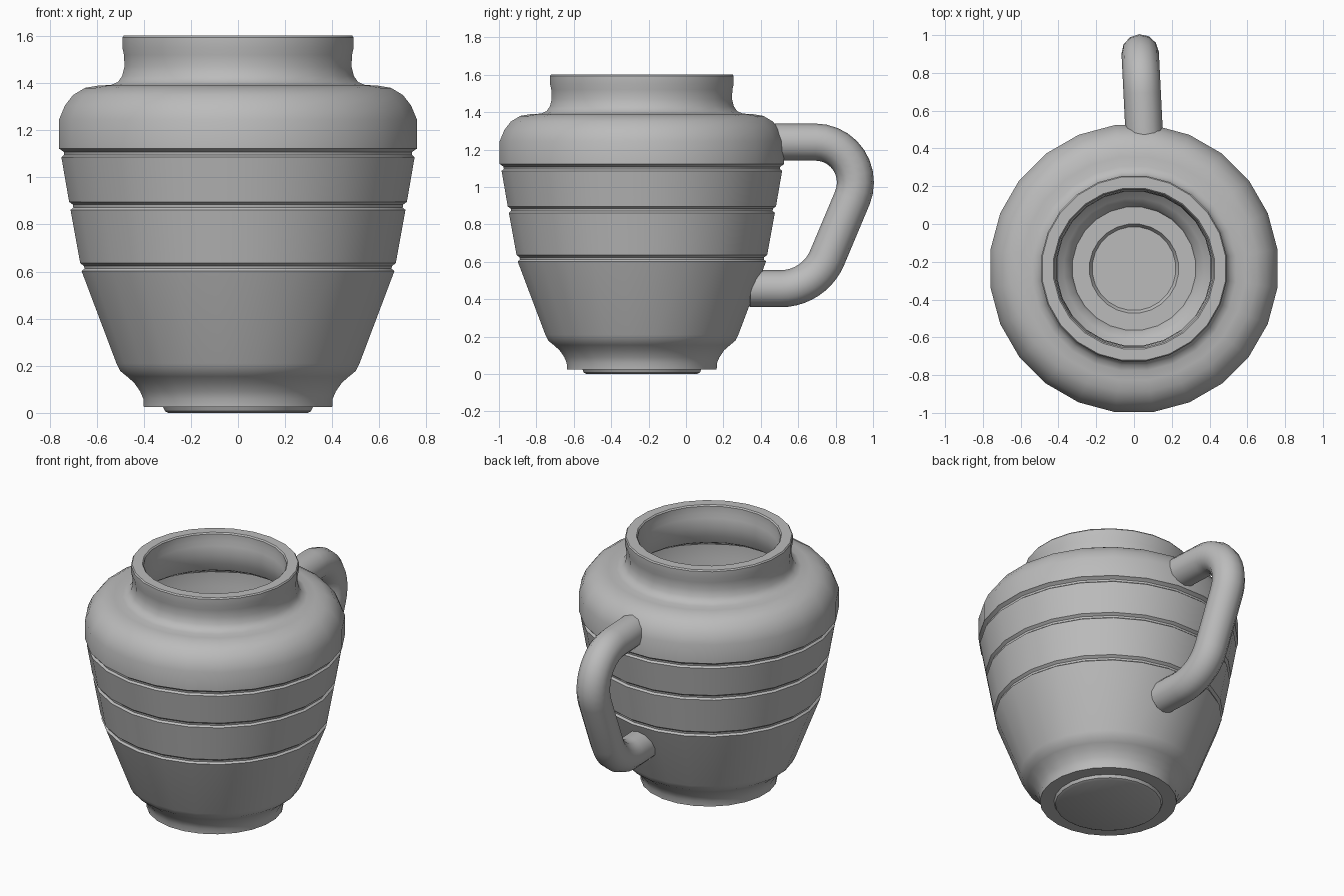
import bpy, bmesh, math
from mathutils import Vector

cube = bpy.data.objects.get("Cube")
if cube:
    bpy.data.objects.remove(cube, do_unlink=True)

SIDES = 24
AXIS_Y = -0.236

clay = bpy.data.materials.new("grey clay")
clay.use_nodes = True
GREY = (0.5, 0.5, 0.5, 1)
clay.diffuse_color = GREY
bsdf = clay.node_tree.nodes["Principled BSDF"]
bsdf.inputs["Base Color"].default_value = GREY
bsdf.inputs["Roughness"].default_value = 0.6


def finish(obj, angle):
    """Smooth shading that keeps real edges sharp."""
    bpy.ops.object.select_all(action='DESELECT')
    obj.select_set(True)
    bpy.context.view_layer.objects.active = obj
    bpy.ops.object.shade_smooth_by_angle(angle=math.radians(angle))


def lathe(name, profile):
    """Turn a (radius, height) profile that starts and ends on the axis."""
    bm = bmesh.new()
    rings = []
    for r, z in profile:
        if r == 0:
            rings.append([bm.verts.new((0, 0, z))] * SIDES)
            continue
        r /= math.cos(math.pi / SIDES)
        angles = [(i + 0.5) * math.tau / SIDES for i in range(SIDES)]
        rings.append([bm.verts.new((r * math.cos(a), r * math.sin(a), z)) for a in angles])
    for low, high in zip(rings, rings[1:]):
        for i in range(SIDES):
            j = (i + 1) % SIDES
            bm.faces.new(dict.fromkeys((low[i], low[j], high[j], high[i])))
    bmesh.ops.recalc_face_normals(bm, faces=bm.faces)
    mesh = bpy.data.meshes.new(name)
    bm.to_mesh(mesh)
    bm.free()
    obj = bpy.data.objects.new(name, mesh)
    obj.location.y = AXIS_Y
    mesh.materials.append(clay)
    bpy.context.collection.objects.link(obj)
    finish(obj, 32)


def groove(r, z):
    """Shallow ring cut, listed from its lower lip to its upper lip."""
    return [(r, z), (r - 0.012, z + 0.01), (r - 0.01, z + 0.022), (r + 0.006, z + 0.034)]


# Outside: foot disc, flared foot, banded belly, shoulder and neck
foot = [(0, 0), (0.295, 0), (0.31, 0.007), (0.318, 0.025), (0.4, 0.025),
        (0.402, 0.06), (0.415, 0.09), (0.44, 0.127), (0.472, 0.155), (0.5, 0.178), (0.516, 0.21)]
belly = groove(0.664, 0.602) + groove(0.711, 0.862) + groove(0.75, 1.086)
shoulder = [(0.76, 1.122), (0.76, 1.245), (0.735, 1.305), (0.7, 1.35), (0.65, 1.38), (0.59, 1.39),
            (0.54, 1.392), (0.51, 1.405), (0.492, 1.43), (0.482, 1.47), (0.484, 1.52),
            (0.491, 1.55), (0.491, 1.594), (0.485, 1.602)]

# Inside: rim, neck bore, hollow belly and sunken floor
inside = [(0.425, 1.602), (0.418, 1.594), (0.418, 1.55), (0.41, 1.52), (0.406, 1.46),
          (0.418, 1.4), (0.44, 1.35), (0.49, 1.316), (0.59, 1.312), (0.64, 1.29), (0.685, 1.22),
          (0.685, 1.13), (0.58, 0.61), (0.445, 0.24), (0.415, 0.2), (0.37, 0.165),
          (0.335, 0.13), (0.325, 0.104), (0.235, 0.104), (0.22, 0.08), (0, 0.08)]
lathe("jug_body", foot + belly + shoulder + inside)


def fillet(before, corner, after, length, steps=10):
    """Round one corner of a path with a circular arc."""
    d1 = (before - corner).normalized()
    d2 = (after - corner).normalized()
    centre = corner + (d1 + d2).normalized() * length / math.cos(d1.angle(d2) / 2)
    start, end = corner + d1 * length - centre, corner + d2 * length - centre
    turn = start.rotation_difference(end)
    axis, angle = turn.to_axis_angle()
    side = axis.cross(start)
    return [centre + start * math.cos(angle * k / steps) + side * math.sin(angle * k / steps)
            for k in range(steps + 1)]


# Handle: a round bar following two rounded bends, slightly turned to one side
a, b, c, d = [Vector((0.053 - 0.05 * (y - 0.5), y, z)) for y, z in
              ((0.46, 1.24), (1.015, 1.24), (0.685, 0.456), (0.34, 0.456))]
path = [a] + fillet(a, b, c, 0.325) + fillet(b, c, d, 0.18) + [d]
curve = bpy.data.curves.new("handle", 'CURVE')
curve.dimensions = '3D'
curve.bevel_depth = 0.099
curve.bevel_resolution = 4
curve.use_fill_caps = True
spline = curve.splines.new('POLY')
spline.points.add(len(path) - 1)
for point, co in zip(spline.points, path):
    point.co = (*co, 1)
curve.materials.append(clay)
handle = bpy.data.objects.new("handle", curve)
bpy.context.collection.objects.link(handle)
bpy.ops.object.select_all(action='DESELECT')
handle.select_set(True)
bpy.context.view_layer.objects.active = handle
bpy.ops.object.convert(target='MESH')
finish(bpy.context.object, 40)
